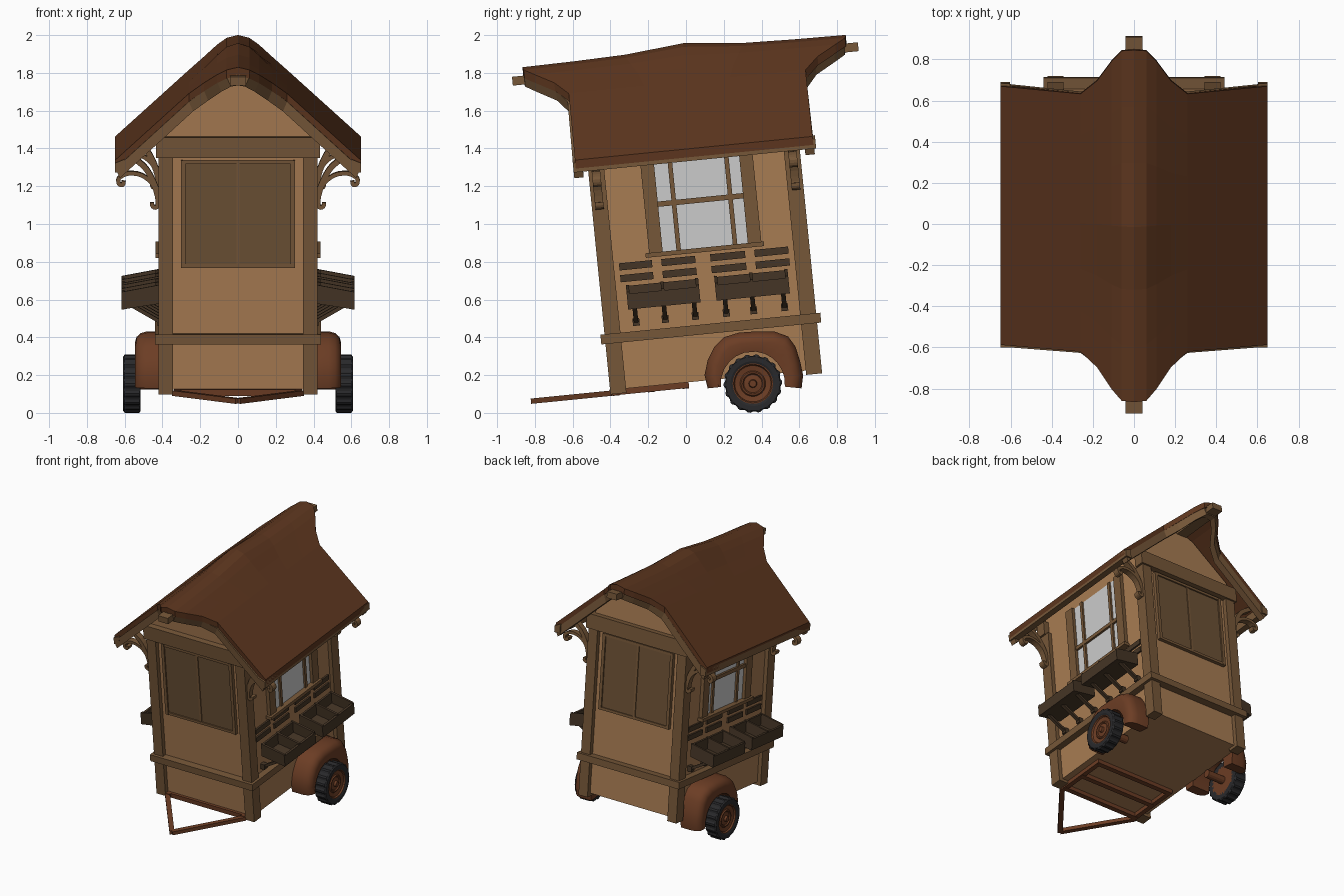
import bpy, bmesh, math
from mathutils import Matrix, Vector

if "Cube" in bpy.data.objects:
    bpy.data.objects.remove(bpy.data.objects["Cube"])

TILT = Matrix.Rotation(math.radians(5.7), 4, 'X')
C = 0.175  # middle of the cabin along its own length


def mat(name, r, g, b):
    m = bpy.data.materials.new(name)
    m.diffuse_color = (r, g, b, 1)
    m.use_nodes = True
    m.node_tree.nodes["Principled BSDF"].inputs["Base Color"].default_value = m.diffuse_color
    return m


WALL = mat("wall_wood", .39, .20, .085)
TRIM = mat("trim_wood", .18, .095, .04)
PANEL = mat("panel_wood", .15, .082, .036)
DARK = mat("dark_wood", .06, .036, .019)
ROOF = mat("roof_brown", .107, .036, .013)
RUST = mat("wheel_brown", .15, .047, .018)
RUBBER = mat("rubber", .022, .022, .024)


def loft(name, rings, m, tilt=True, closed=False, smooth=False, mirror=False):
    """Skin a list of equal rings; mirror=True also makes the left-hand copy."""
    for sx, side in ((1, "_right"), (-1, "_left")) if mirror else ((1, ""),):
        bm = bmesh.new()
        vs = [[bm.verts.new((sx * p[0], p[1], p[2])) for p in r] for r in rings]
        n, k = len(vs), len(vs[0])
        for i in range(n if closed else n - 1):
            a, b = vs[i], vs[(i + 1) % n]
            for j in range(k):
                bm.faces.new((a[j], a[(j + 1) % k], b[(j + 1) % k], b[j]))
        if not closed:
            bm.faces.new(vs[0])
            bm.faces.new(vs[-1])
        bmesh.ops.remove_doubles(bm, verts=bm.verts, dist=1e-5)
        bmesh.ops.recalc_face_normals(bm, faces=bm.faces)
        if tilt:
            bm.transform(TILT)
        me = bpy.data.meshes.new(name + side)
        bm.to_mesh(me)
        bm.free()
        if m:
            me.materials.append(m)
        ob = bpy.data.objects.new(name + side, me)
        bpy.context.collection.objects.link(ob)
        if smooth:
            bpy.ops.object.select_all(action='DESELECT')
            ob.select_set(True)
            bpy.context.view_layer.objects.active = ob
            bpy.ops.object.shade_smooth_by_angle(angle=math.radians(40))


def prism(name, poly, y0, y1, m, **k):
    loft(name, [[(x, y, z) for x, z in poly] for y in (y0, y1)], m, **k)


def box(name, x0, x1, y0, y1, z0, z1, m, **k):
    prism(name, [(x0, z0), (x1, z0), (x1, z1), (x0, z1)], y0, y1, m, **k)


def bar(name, p, q, w, h, m, **k):
    """Straight bar with a rectangular section between two points."""
    p, q = Vector(p), Vector(q)
    d = (q - p).normalized()
    s = d.cross(Vector((0, 0, 1))).normalized()
    u = s.cross(d)
    ring = [s * w / 2 + u * h / 2, s * w / 2 - u * h / 2, -s * w / 2 - u * h / 2, -s * w / 2 + u * h / 2]
    loft(name, [[e + o for o in ring] for e in (p, q)], m, **k)


def ribbon(name, pts, th, y0, y1, m, **k):
    """Flat strip bent along a smooth xz path."""
    P = [Vector((a[0], 0, a[1])) for a in pts]
    P = [P[0] * 2 - P[1]] + P + [P[-1] * 2 - P[-2]]
    path = []
    for i in range(1, len(P) - 2):
        a, b, c, d = P[i - 1:i + 3]
        for t in (0, .33, .67):
            path.append(.5 * (2 * b + (c - a) * t + (2 * a - 5 * b + 4 * c - d) * t * t
                              + (3 * b - a - 3 * c + d) * t ** 3))
    path.append(P[-2])
    rings = []
    for i, p in enumerate(path):
        d = (path[min(i + 1, len(path) - 1)] - path[max(i - 1, 0)]).normalized()
        n = Vector((-d.z, 0, d.x)) * th / 2
        rings.append([(v.x, y, v.z) for v, y in ((p + n, y0), (p + n, y1), (p - n, y1), (p - n, y0))])
    loft(name, rings, m, **k)


# cabin shell with gables
half = [(.39, .16), (.39, 1.56), (.1, 1.80), (0, 1.84)]
prism("cabin_walls", half + [(-x, z) for x, z in half[2::-1]], C - .53, C + .53, WALL)

# belt rail around the cabin
for s, tag in ((-1, "front"), (1, "back")):
    y = lambda a: C + s * a
    box("belt_rail_" + tag, -.44, .44, y(.52), y(.585), .405, .457, TRIM)
    box("gable_beam_" + tag, -.435, .435, y(.50), y(.575), 1.395, 1.505, TRIM)
    box("corner_post_" + tag, .343, .42, y(.478), y(.563), .137, 1.40, TRIM, mirror=True)
    # double shutter panel with frame
    box("shutter_panel_" + tag, .008, .28, y(.52), y(.546), .83, 1.36, PANEL, mirror=True)
    box("shutter_stile_" + tag, .278, .302, y(.52), y(.556), .81, 1.38, TRIM, mirror=True)
    box("shutter_mid_stile_" + tag, -.009, .009, y(.52), y(.552), .82, 1.37, TRIM)
    for z, n in ((.81, "bottom"), (1.362, "top")):
        box(f"shutter_{n}_rail_{tag}", -.29, .29, y(.52), y(.554), z, z + .02, TRIM)
    # scrolled eave brackets
    a, b = y(.50), y(.545)
    ribbon("eave_bracket_brace_" + tag, [(.415, 1.17), (.45, 1.27), (.50, 1.35), (.585, 1.41)],
           .03, a, b, TRIM, mirror=True)
    ribbon("eave_bracket_scroll_" + tag,
           [(.455, 1.155), (.452, 1.135), (.432, 1.13), (.425, 1.165), (.45, 1.25), (.51, 1.30), (.58, 1.31),
            (.63, 1.285), (.63, 1.255), (.61, 1.25), (.605, 1.27)], .022, a, b, TRIM, mirror=True)
    # barge board sweeping out to the ridge tip
    path = [(-.01, .855, 1.868), (.06, .85, 1.855), (.11, .795, 1.823), (.18, .69, 1.765),
            (.26, .635, 1.702), (.648, .64, 1.347)]
    loft("barge_board_" + tag,
         [[(x, y(h), z), (x, y(h - .05), z), (x - .022, y(h - .05), z - .052), (x - .022, y(h), z - .052)]
          for x, h, z in path], TRIM, mirror=True)
box("belt_rail_side", .38, .44, C - .585, C + .585, .405, .457, TRIM, mirror=True)

# roof: ridge hump in the middle, tips sweeping outwards at both ends
prof = [(0, .86, 1.907, 1), (.06, .855, 1.892, .9), (.11, .80, 1.862, .55), (.18, .70, 1.808, .2),
        (.26, .63, 1.744, 0), (.65, .632, 1.39, 0)]
prof = [(-x, h, z, w) for x, h, z, w in prof[:0:-1]] + prof
hump = [(-1, 0), (-.68, .004), (-.36, .012), (0, .042), (.36, .012), (.68, .004), (1, 0)]
loft("roof", [[(x, C + .005 + t * h, z + w * e) for t, e in hump]
              + [(x, C + .005 + t * h, z - .045) for t, e in hump[::-1]] for x, h, z, w in prof], ROOF)
box("ridge_beam", -.042, .042, C - .915, C + .925, 1.815, 1.862, TRIM)
prism("eave_beam", [(.602, 1.325), (.65, 1.325), (.65, 1.375), (.602, 1.395)], C - .64, C + .65,
      TRIM, mirror=True)

# side windows
box("window_glass", .38, .394, -.05, .43, .86, 1.46, None, mirror=True)
for n, y0 in (("front", -.11), ("back", .415)):
    box("window_casing_" + n, .38, .418, y0, y0 + .072, .86, 1.46, TRIM, mirror=True)
for n, y0 in (("front", .035), ("back", .335)):
    box("window_bar_" + n, .38, .408, y0, y0 + .024, .86, 1.46, TRIM, mirror=True)
box("window_cross_bar", .38, .41, -.05, .43, 1.10, 1.128, TRIM, mirror=True)
box("window_sill", .38, .436, -.13, .50, .838, .862, TRIM, mirror=True)

# slat rows under the windows
for i, (y0, y1) in enumerate(((-.275, -.10), (-.05, .13), (.21, .395), (.445, .625))):
    for j, z in enumerate((.722, .785)):
        box(f"slat_{i}_{j}", .38, .403, y0, y1, z, z + .038, DARK, mirror=True)

# display trays with dividers and struts
for n, y0, y1, struts in (("front", -.25, .135, (-.215, -.06, .10)), ("back", .22, .61, (.265, .41, .575))):
    prism(f"tray_{n}_floor", [(.42, .605), (.615, .575), (.615, .59), (.42, .62)], y0, y1, DARK, mirror=True)
    prism(f"tray_{n}_outer_wall", [(.60, .575), (.618, .575), (.618, .658), (.60, .658)], y0, y1, DARK, mirror=True)
    prism(f"tray_{n}_inner_wall", [(.42, .605), (.436, .605), (.436, .70), (.42, .70)], y0, y1, DARK, mirror=True)
    for i, yy in enumerate((y0, (y0 + y1) / 2 - .008, y1 - .016)):
        prism(f"tray_{n}_divider_{i}", [(.42, .606), (.612, .577), (.616, .668), (.42, .705)],
              yy, yy + .016, DARK, mirror=True)
    for i, yy in enumerate(struts):
        bar(f"tray_{n}_strut_{i}", (.40, yy, .50), (.56, yy, .592), .024, .02, DARK, mirror=True)
        box(f"tray_{n}_strut_foot_{i}", .38, .425, yy - .018, yy + .018, .485, .525, DARK, mirror=True)

# draw bar and under-frame
bar("draw_bar_arm", (.335, -.375, .143), (0, -.80, .143), .035, .028, RUST, mirror=True)
box("under_rail", .305, .34, -.39, .03, .13, .162, RUST, mirror=True)
for i, y0 in enumerate((-.375, -.19, -.005)):
    box(f"under_cross_bar_{i}", -.33, .33, y0, y0 + .035, .128, .162, RUST)

# wheels: treaded tyre, rim, axle
WY, WZ = .354, .155


def spin(prof, n, scale=lambda i: 1):
    out = []
    for i in range(n):
        a = 2 * math.pi * i / n
        out.append([(x, WY + r * math.cos(a) * (scale(i) if r > .15 else 1),
                     WZ + r * math.sin(a) * (scale(i) if r > .15 else 1)) for x, r in prof])
    return out


loft("tyre", spin([(.515, .10), (.515, .143), (.522, .155), (.60, .155), (.608, .143), (.608, .118), (.60, .10)],
                  72, lambda i: 1 if i % 4 < 2 else .95), RUBBER, False, True, mirror=True)
loft("wheel_rim", spin([(.515, 0), (.515, .112), (.603, .112), (.603, .102), (.592, .096), (.586, .068),
                        (.594, .062), (.594, .054), (.586, .048), (.59, .022), (.606, .018), (.606, 0)], 32),
     RUST, False, True, smooth=True, mirror=True)
loft("axle_stub", spin([(.37, 0), (.37, .03), (.53, .03), (.53, 0)], 12), RUST, False, True, mirror=True)

# rounded mudguards following the wheel arch
arch = [(.115, .13), (.098, .20), (.115, .28), (.15, .35), (.20, .40), (.28, .425), (.38, .432), (.47, .43),
        (.54, .405), (.58, .35), (.605, .27), (.62, .20), (.612, .13)]
rings = []
for py, pz in arch:
    d = Vector((py - WY, pz - WZ))
    R, d = d.length, d.normalized()
    sec = [(.17, .385), (.17, .535), (R - .06, .545), (R - .03, .537), (R - .01, .515), (R, .48), (R, .385)]
    rings.append([(x, WY + d.x * r, WZ + d.y * r) for r, x in sec])
loft("mudguard", rings, RUST, False, smooth=True, mirror=True)
